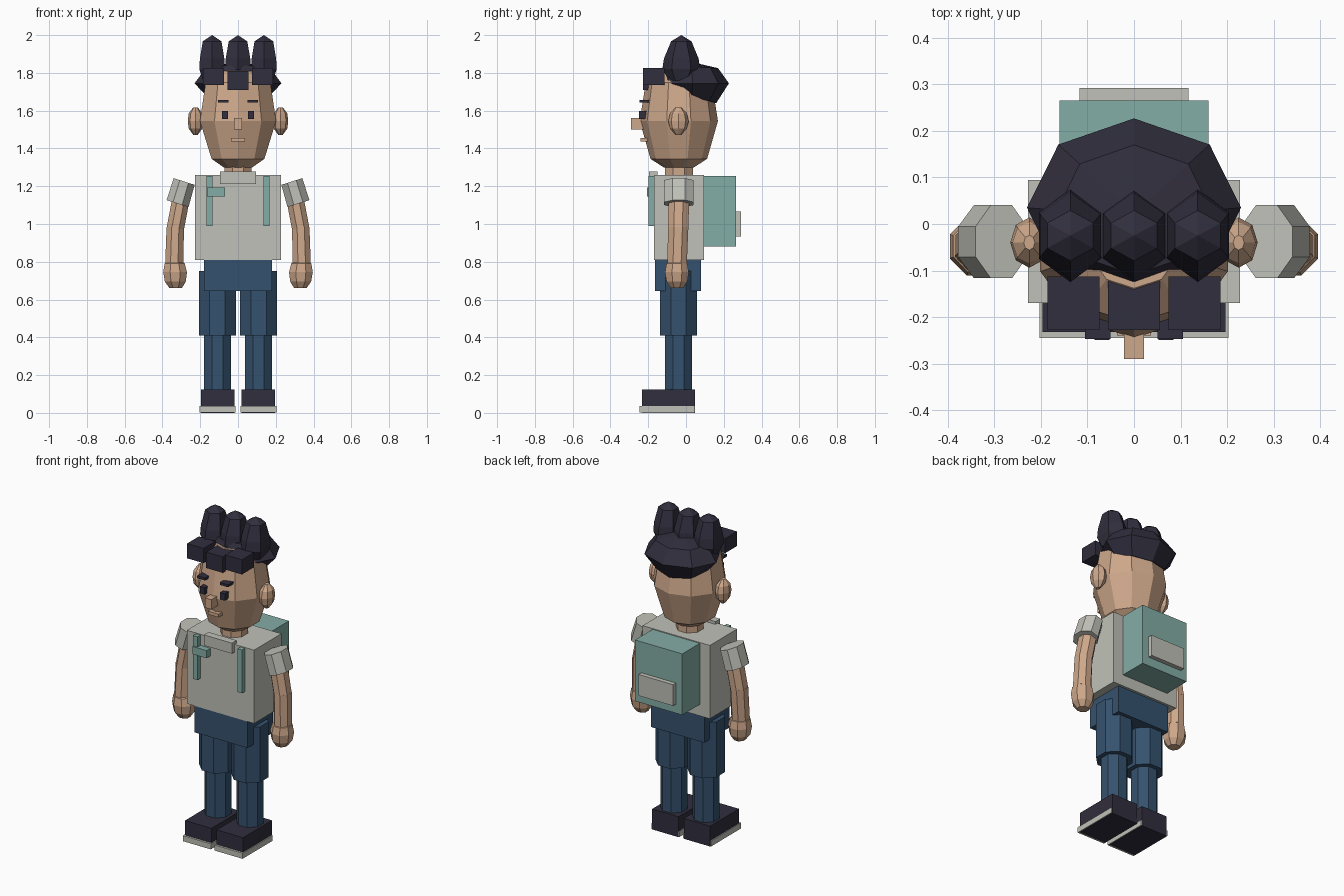
import bpy, bmesh, math

if "Cube" in bpy.data.objects:
    bpy.data.objects.remove(bpy.data.objects["Cube"])


def material(name, rgb):
    m = bpy.data.materials.new(name)
    lin = [((c / 255 + 0.055) / 1.055) ** 2.4 for c in rgb]
    m.diffuse_color = (*lin, 1)
    m.use_nodes = True
    m.node_tree.nodes["Principled BSDF"].inputs["Base Color"].default_value = m.diffuse_color
    return m


SKIN = material("skin", (206, 168, 139))
DARK = material("dark_navy", (49, 46, 61))
SHIRT = material("pale_grey", (192, 193, 184))
TEAL = material("teal", (132, 173, 166))
DENIM = material("denim_blue", (53, 82, 110))


def finish(name, bm, mat):
    bmesh.ops.recalc_face_normals(bm, faces=bm.faces)
    me = bpy.data.meshes.new(name)
    bm.to_mesh(me)
    bm.free()
    me.materials.append(mat)
    ob = bpy.data.objects.new(name, me)
    bpy.context.collection.objects.link(ob)
    return ob


def box(name, x, y, z, mat):
    """Box from (min, max) pairs."""
    bm = bmesh.new()
    bmesh.ops.create_cube(bm, size=1)
    for v in bm.verts:
        v.co = [r[0] if c < 0 else r[1] for c, r in zip(v.co, (x, y, z))]
    return finish(name, bm, mat)


def loft(name, rings, n, mat, start=0.0, tilt=0.0, side=1, slope=None):
    """Skin through rings (cx, cy, cz, rx, ry); tilt leans the rings about y."""
    bm = bmesh.new()
    loops = []
    for k, (cx, cy, cz, rx, ry) in enumerate(rings):
        loop = []
        for i in range(n):
            a = start + 2 * math.pi * i / n
            px, py = rx * math.cos(a), ry * math.sin(a)
            z = cz + px * math.sin(tilt)
            if slope:
                z += slope[k] * py
            loop.append(bm.verts.new((side * (cx + px * math.cos(tilt)), cy + py, z)))
        loops.append(loop)
    for a, b in zip(loops, loops[1:]):
        for i in range(n):
            j = (i + 1) % n
            bm.faces.new((a[i], a[j], b[j], b[i]))
    bm.faces.new(loops[0])
    bm.faces.new(loops[-1])
    bmesh.ops.remove_doubles(bm, verts=bm.verts, dist=0.0005)
    return finish(name, bm, mat)


FLAT = math.pi / 8   # octagon with flat front
UP = math.pi / 2     # vertex at the back and front

# Head and neck
HY = -0.038
loft("head", [(0, HY, 1.30, .08, .08), (0, HY, 1.345, .147, .15), (0, HY, 1.545, .212, .207),
              (0, HY, 1.75, .18, .175), (0, HY, 1.81, .10, .10)], 10, SKIN, UP)
loft("neck", [(0, HY, 1.24, .078, .08), (0, HY, 1.32, .078, .08)], 8, SKIN, FLAT)

# Face
box("nose", (-.022, .022), (-.29, -.22), (1.50, 1.56), SKIN)
box("mouth", (-.037, .037), (-.24, -.19), (1.436, 1.456), SKIN)
for s, side in ((-1, "left"), (1, "right")):
    box(side + "_eye", sorted((s * .053, s * .085)), (-.249, -.20), (1.555, 1.597), DARK)
    box(side + "_eyebrow", sorted((s * .05, s * .105)), (-.247, -.19), (1.642, 1.657), DARK)
    loft(side + "_ear", [(.225, -.04, 1.472, .012, .016), (.225, -.04, 1.505, .036, .045),
                         (.225, -.04, 1.545, .041, .054), (.225, -.04, 1.585, .036, .045),
                         (.225, -.04, 1.618, .012, .016)], 8, SKIN, side=s)

# Hair: cap that dips at the back, three tufts and a fringe
loft("hair_cap", [(0, .03, 1.675, .165, .13), (0, .035, 1.745, .23, .192),
                  (0, .03, 1.832, .165, .14), (0, .02, 1.855, .02, .02)],
     8, DARK, UP, slope=(-.27, 0, -.05, 0))
for i, x in enumerate((-.137, 0, .137)):
    loft(f"hair_tuft_{i + 1}", [(x, -.025, 1.76, .055, .065), (x, -.025, 1.82, .078, .10),
                                (x, -.025, 1.875, .075, .092), (x, -.025, 1.967, .057, .054),
                                (x, -.025, 2.0, 0, 0)], 6, DARK, UP)
    low, high = ((1.71, 1.808) if x == 0 else (1.735, 1.825))
    fx = x * .95
    box(f"fringe_{i + 1}", (fx - .056, fx + .056), (-.228, -.113), (low, high), DARK)

# Torso, collar and backpack
box("shirt", (-.228, .228), (-.17, .095), (.81, 1.26), SHIRT)
box("collar", (-.095, .095), (-.195, -.15), (1.212, 1.277), SHIRT)
box("backpack", (-.16, .16), (.09, .265), (.88, 1.255), TEAL)
box("backpack_pocket", (-.117, .117), (.26, .292), (.935, 1.065), SHIRT)
box("strap_buckle", (-.165, -.068), (-.207, -.165), (1.145, 1.192), TEAL)

# Hips
box("hips", (-.18, .18), (-.165, .08), (.645, .815), DENIM)

for s, side in ((-1, "left"), (1, "right")):
    box(side + "_strap", sorted((s * .136, s * .167)), (-.199, -.16), (.99, 1.255), TEAL)

    # Arm: sleeve, bent arm and hand
    loft(side + "_sleeve", [(.285, HY, 1.225, .063, .085), (.32, HY, 1.108, .066, .085)],
         8, SHIRT, FLAT, tilt=.31, side=s)
    loft(side + "_upper_arm", [(.295, HY, 1.17, .05, .06), (.332, HY - .003, .975, .05, .058)],
         8, SKIN, FLAT, tilt=.1, side=s)
    loft(side + "_forearm", [(.332, HY - .003, .985, .05, .058), (.338, HY - .01, .77, .052, .056)],
         8, SKIN, FLAT, side=s)
    loft(side + "_hand", [(.33, -.048, .66, .035, .035), (.332, -.048, .695, .06, .06),
                          (.333, -.048, .745, .068, .068), (.335, -.048, .79, .058, .06),
                          (.335, -.048, .81, .03, .03)], 8, SKIN, FLAT, side=s)

    # Leg: wide trouser top, narrow lower leg
    loft(side + "_thigh", [(.109, -.04, .41, .106, .106), (.109, -.04, .75, .106, .106)],
         8, DENIM, FLAT, side=s)
    loft(side + "_lower_leg", [(.109, -.04, .11, .077, .077), (.109, -.04, .45, .077, .077)],
         8, DENIM, FLAT, side=s)

    # Shoe with pale rim
    box(side + "_shoe", sorted((s * .018, s * .197)), (-.232, .047), (0, .125), DARK)
    box(side + "_sole_rim", sorted((s * .013, s * .203)), (-.245, .046), (.002, .036), SHIRT)
